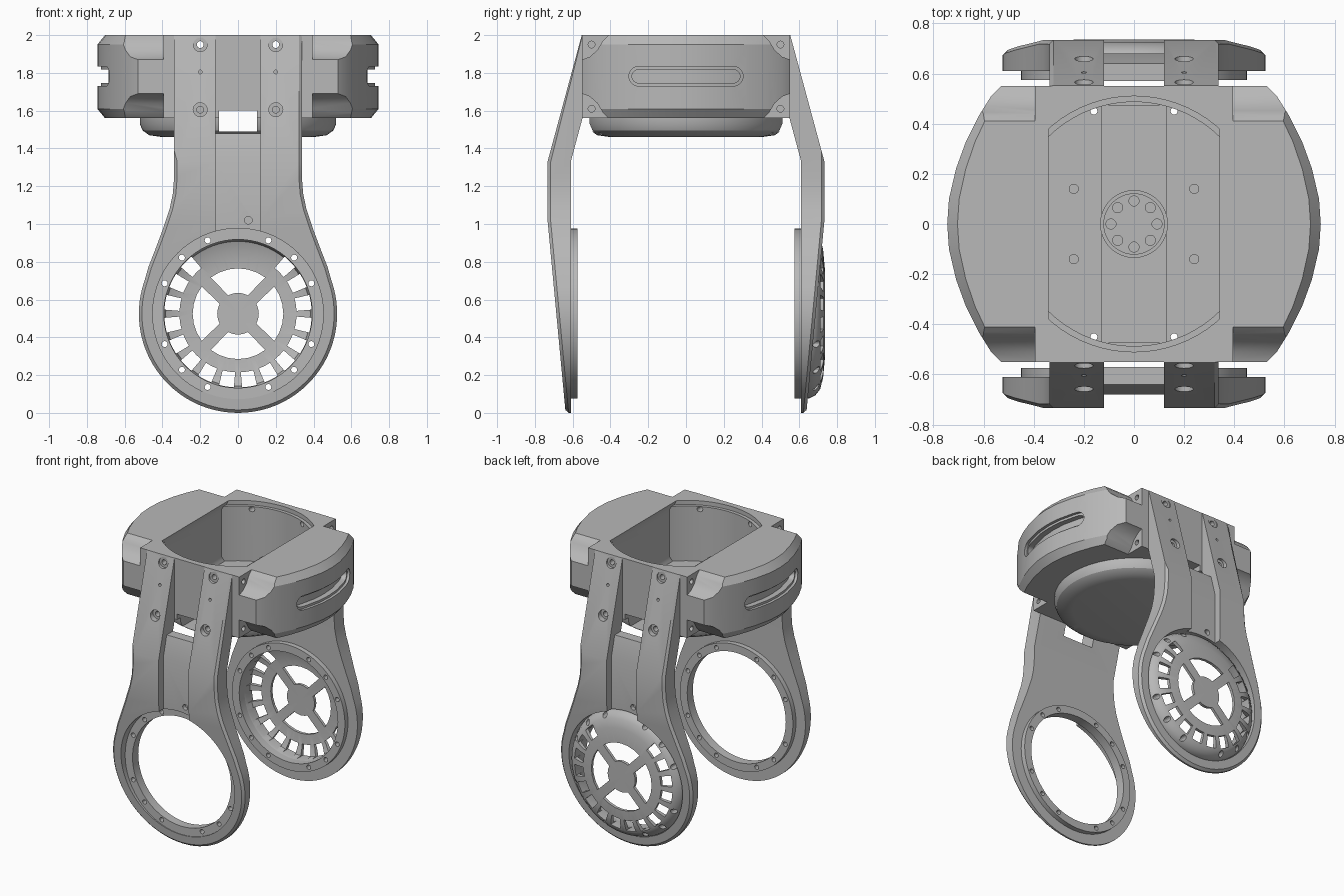
import bpy, bmesh, math
from mathutils import Matrix, Vector

if "Cube" in bpy.data.objects:
    bpy.data.objects.remove(bpy.data.objects["Cube"], do_unlink=True)

grey = bpy.data.materials.new("plain_grey")
grey.use_nodes = True
grey.diffuse_color = (0.48, 0.48, 0.48, 1)
for node in grey.node_tree.nodes:
    if node.type == "BSDF_PRINCIPLED":
        node.inputs["Base Color"].default_value = grey.diffuse_color

RING_Z = 0.525  # height of the leg ring centre
TURN = Matrix.Rotation(math.pi, 4, "Z")


def place(axis, u, v, t):
    return Vector({"X": (t, u, v), "Y": (u, t, v), "Z": (u, v, t)}[axis])


def finish(name, bm):
    bmesh.ops.recalc_face_normals(bm, faces=bm.faces)
    mesh = bpy.data.meshes.new(name)
    bm.to_mesh(mesh)
    bm.free()
    mesh.materials.append(grey)
    obj = bpy.data.objects.new(name, mesh)
    bpy.context.collection.objects.link(obj)
    return obj


def loft(name, outline, axis, layers):
    """Outline stacked along an axis; each layer is (position, scale of u)."""
    bm = bmesh.new()
    rings = [[bm.verts.new(place(axis, u * s, v, t)) for u, v in outline] for t, s in layers]
    n = len(outline)
    for a, b in zip(rings, rings[1:]):
        for i in range(n):
            j = (i + 1) % n
            bm.faces.new((a[i], a[j], b[j], b[i]))
    bm.faces.new(rings[0])
    bm.faces.new(rings[-1])
    return finish(name, bm)


def prism(name, outline, axis, start, end):
    return loft(name, outline, axis, [(start, 1), (end, 1)])


def lathe(name, profile, axis, centre, closed=False):
    """Profile of (radius, position) spun about an axis."""
    bm = bmesh.new()
    side = "Y" if axis == "Z" else "Z"
    verts = [bm.verts.new(place(axis, r, 0, t) + centre) for r, t in profile]
    pairs = list(zip(verts, verts[1:])) + ([(verts[-1], verts[0])] if closed else [])
    edges = [bm.edges.new(p) for p in pairs]
    bmesh.ops.spin(bm, geom=verts + edges, cent=centre, axis=place(axis, 0, 0, 1),
                   angle=math.tau, steps=72)
    bmesh.ops.remove_doubles(bm, verts=bm.verts, dist=0.0005)
    return finish(name, bm)


def circle(u, v, r, n=20):
    return [(u + r * math.cos(math.tau * i / n), v + r * math.sin(math.tau * i / n)) for i in range(n)]


def rect(u0, u1, v0, v1):
    return [(u0, v0), (u1, v0), (u1, v1), (u0, v1)]


def sector(r0, r1, mid, half0, half1):
    pts = []
    for r, h, way in ((r0, half0, 1), (r1, half1, -1)):
        for i in range(7):
            a = math.radians(mid + way * h * (i / 3 - 1))
            pts.append((r * math.cos(a), RING_Z + r * math.sin(a)))
    return pts


def combine(target, tools, operation="DIFFERENCE"):
    bpy.ops.object.select_all(action="DESELECT")
    for t in tools:
        t.select_set(True)
    bpy.context.view_layer.objects.active = tools[0]
    if len(tools) > 1:
        bpy.ops.object.join()
    mod = target.modifiers.new("shape", "BOOLEAN")
    mod.operation, mod.object, mod.solver = operation, tools[0], "EXACT"
    bpy.context.view_layer.objects.active = target
    bpy.ops.object.modifier_apply(modifier=mod.name)
    bpy.data.objects.remove(tools[0], do_unlink=True)


def turned_copy(obj, name):
    copy = obj.copy()
    copy.data = obj.data.copy()
    copy.data.transform(TURN)
    copy.name = name
    bpy.context.collection.objects.link(copy)
    return copy


def bolts(r, start, end):
    return [prism("cutter", circle(0.42 * math.cos(a), RING_Z + 0.42 * math.sin(a), r, 12), "Y", start, end)
            for a in (math.radians(90 * q + d) for q in range(4) for d in (22.5, 45, 67.5))]


def tunnel():
    return prism("cutter", rect(-0.1, 0.1, 1.49, 1.6), "Y", -0.7, 0.7)


# Central housing with its round well, screw holes and cable tunnel
housing = prism("housing", rect(-0.395, 0.395, -0.55, 0.55), "Z", 1.56, 2.0)
# The well is cut after the side pods are joined, so the rim stays clean
half = [(0.36, 0.55), (0.53, 0.55), (0.57, 0.51), (0.62, 0.43), (0.67, 0.33), (0.71, 0.22), (0.738, 0.1)]
pod_outline = half + [(0.745, 0.0)] + [(x, -y) for x, y in reversed(half)]
corner = [(0.55, 1.87), (0.51, 1.885), (0.47, 1.92), (0.44, 1.97), (0.4, 2.01)]
quarter = corner + [(-y, z) for y, z in reversed(corner)]
pod_section = quarter + [(y, 3.56 - z) for y, z in [(-y, z) for y, z in quarter]]

# Side pods: curved in plan, rounded at the corners, with a long slot
pod = loft("left_pod", pod_outline, "Z", [(1.56, 0.945), (1.61, 1), (1.95, 1), (2.0, 0.945)])
combine(pod, [prism("cutter", pod_section, "X", 0.2, 0.9)], "INTERSECT")
for radius, depth in ((0.052, 0.02), (0.036, 0.06)):
    slot = [(math.copysign(0.25, math.cos(a)) + radius * math.cos(a), 1.782 + radius * math.sin(a))
            for a in (math.tau * (i + 0.5) / 24 for i in range(24))]
    shell = prism("cutter", slot, "X", 0.5, 0.9)
    core = [(x - depth, y) for x, y in pod_outline]
    combine(shell, [prism("core", core, "Z", 1.6, 1.95)])
    combine(pod, [shell])
turned_copy(pod, "right_pod")

combine(housing, [prism("cutter", circle(0, 0, 0.487, 72), "Z", 1.4, 2.1)])
combine(housing, [prism("cutter", circle(0, 0, 0.51, 72), "Z", 1.97, 2.1)])
combine(housing, [tunnel()])
combine(housing, [prism("cutter", circle(x, 1.95, 0.018), "Y", -0.7, 0.7) for x in (-0.2, 0.2)])
combine(housing, [prism("cutter", circle(y, z, 0.018), "X", s * 0.36, s * 0.5)
                  for s in (-1, 1) for y in (-0.5, 0.5) for z in (1.61, 1.95)])

# Dished floor under the well
dish = lathe("dished_floor", [(0, 1.46), (0.4, 1.46), (0.47, 1.47), (0.505, 1.495), (0.52, 1.53),
                              (0.52, 1.575), (0, 1.575)], "Z", Vector((0, 0, 0)))
combine(dish, [tunnel()])
combine(dish, [prism("cutter", circle(x, y, 0.014), "Z", 1.4, 1.7)
               for x in (-0.16, 0.16) for y in (-0.45, 0.45)])

# Raised strip over the tunnel and the bearing hub on it
strip = prism("floor_strip", rect(-0.13, 0.13, -0.475, 0.475), "Z", 1.55, 1.62)
combine(strip, [tunnel()])
lathe("hub_rim", [(0.12, 1.6), (0.12, 1.65), (0.135, 1.65), (0.135, 1.6)], "Z", Vector((0, 0, 0)), True)
hub = prism("hub_disc", circle(0, 0, 0.122, 40), "Z", 1.61, 1.635)
combine(hub, [prism("cutter", circle(0.092 * math.cos(i * math.pi / 4), 0.092 * math.sin(i * math.pi / 4), 0.02),
                    "Z", 1.625, 1.7) for i in range(8)])
prism("hub_cap", circle(0, 0, 0.06, 32), "Z", 1.63, 1.64)
for s in (-1, 1):
    prism("floor_plate", [(s * x, y) for x, y in
                          [(0.21, -0.09), (0.31, -0.09), (0.325, 0), (0.31, 0.09), (0.21, 0.09), (0.225, 0)]],
          "Z", 1.574, 1.58)
    for y in (-0.14, 0.14):
        prism("floor_screw", circle(s * 0.24, y, 0.02), "Z", 1.574, 1.581)

# Leg: front silhouette crossed with side profile
side = [(0.338, 2.1), (0.338, 1.25), (0.345, 1.16), (0.362, 1.08), (0.395, 0.98), (0.44, 0.86), (0.475, 0.77)]
arc = [(0.525 * math.cos(a), RING_Z + 0.525 * math.sin(a))
       for a in (math.radians(20 - 220 * i / 48) for i in range(49))]
leg = prism("front_leg", side + arc + [(-x, z) for x, z in reversed(side)], "Y", -0.9, -0.4)
leg_profile = [(-0.548, 2.0), (-0.548, 1.56), (-0.61, 1.33), (-0.61, -0.1), (-0.628, -0.1),
               (-0.733, 1.02), (-0.733, 1.33), (-0.552, 2.0)]
combine(leg, [prism("cutter", leg_profile, "X", -0.8, 0.8)], "INTERSECT")

# Chamfer around the outer face of the leg
bm = bmesh.new()
bm.from_mesh(leg.data)
rim = [e for e in bm.edges if len(e.link_faces) == 2
       and min(f.normal.y for f in e.link_faces) < -0.5
       and all(abs(f.normal.y) < 0.1 or f.normal.y < -0.5 for f in e.link_faces)
       and max(f.normal.y for f in e.link_faces) > -0.1
       and e.verts[0].co.z < 1.9]
bmesh.ops.bevel(bm, geom=rim, offset=0.016, segments=1, affect="EDGES")
bm.to_mesh(leg.data)
bm.free()

# Centre groove, ring pocket, flange and bolt holes
groove = [(-0.9, 2.1), (-0.5, 2.1), (-0.5, 1.48), (-0.64, 1.48), (-0.68, 1.33), (-0.68, 0.85), (-0.9, 0.85)]
combine(leg, [prism("cutter", groove, "X", -0.12, 0.12)])
combine(leg, [prism("cutter", circle(0, RING_Z, 0.452, 72), "Y", -0.9, -0.64)])
combine(leg, [prism("flange", circle(0, RING_Z, 0.45, 72), "Y", -0.62, -0.575)], "UNION")
combine(leg, [prism("cutter", circle(0, RING_Z, 0.393, 72), "Y", -0.9, -0.4)])
combine(leg, bolts(0.016, -0.9, -0.4))
combine(leg, [prism("cutter", circle(s * 0.2, z, 0.037), "Y", -0.9, y)
              for s in (-1, 1) for z, y in ((1.95, -0.556), (1.605, -0.63))])
combine(leg, [prism("cutter", circle(s * 0.2, z, r), "Y", -0.9, -0.5)
              for s in (-1, 1) for z, r in ((1.95, 0.018), (1.605, 0.018), (1.805, 0.01))]
        + [prism("cutter", circle(0.055, 1.02, 0.02), "Y", -0.9, -0.65)])
turned_copy(leg, "back_leg")

# Domed, vented cover on the back leg
cover = lathe("vented_cover", [(0.449, 0.632), (0.449, 0.65), (0.432, 0.685), (0.4, 0.71), (0.34, 0.726),
                               (0.24, 0.735), (0, 0.735), (0, 0.715), (0.24, 0.715), (0.33, 0.706),
                               (0.383, 0.685), (0.393, 0.632)],
              "Y", Vector((0, 0, RING_Z)), True)
vents = [sector(0.31, 0.39, 9 + 18 * k, 6.2, 5.8) for k in range(20) if not 3 <= k <= 6]
windows = [sector(0.11, 0.24, 90 * k, 28, 37) for k in range(4)]
combine(cover, [prism("cutter", p, "Y", 0.5, 0.9) for p in vents + windows])
combine(cover, bolts(0.018, 0.5, 0.9))

# Smooth curved walls, keep hard edges
bpy.ops.object.select_all(action="DESELECT")
for obj in bpy.context.scene.objects:
    if obj.type == "MESH":
        obj.select_set(True)
        bpy.context.view_layer.objects.active = obj
bpy.ops.object.shade_smooth_by_angle(angle=math.radians(28))
